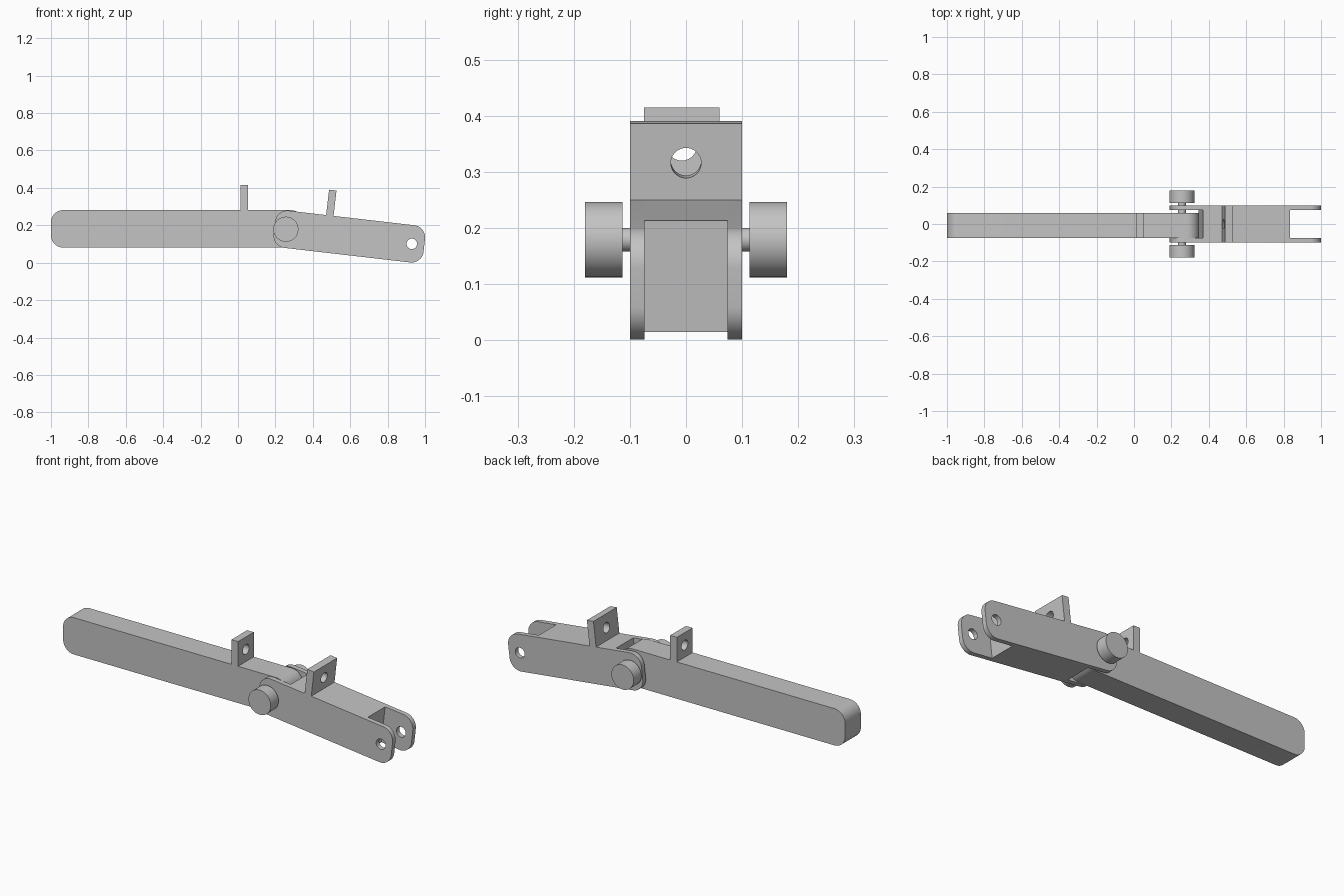
import bpy, bmesh, math
from mathutils import Matrix, Vector

if "Cube" in bpy.data.objects:
    bpy.data.objects.remove(bpy.data.objects["Cube"])

grey = bpy.data.materials.new("steel grey")
grey.diffuse_color = (0.55, 0.55, 0.55, 1)
grey.use_nodes = True
grey.node_tree.nodes["Principled BSDF"].inputs["Base Color"].default_value = grey.diffuse_color

PIVOT = Vector((0.256, 0, 0.179))
STRAIGHT = Matrix.Identity(4)
TILTED = Matrix.Translation(PIVOT) @ Matrix.Rotation(math.radians(6.6), 4, 'Y')


def finish(bm, name, matrix):
    bmesh.ops.recalc_face_normals(bm, faces=bm.faces)
    bm.transform(matrix)
    mesh = bpy.data.meshes.new(name)
    bm.to_mesh(mesh)
    bm.free()
    mesh.materials.append(grey)
    obj = bpy.data.objects.new(name, mesh)
    bpy.context.collection.objects.link(obj)
    return obj


def bar(name, x, y, z, matrix=STRAIGHT, r=0.0, steps=12):
    """Box with rounded corners in the side profile."""
    if r:
        corners = [(x[1] - r, z[1] - r, 0), (x[0] + r, z[1] - r, 90),
                   (x[0] + r, z[0] + r, 180), (x[1] - r, z[0] + r, 270)]
        profile = []
        for cx, cz, start in corners:
            for i in range(steps + 1):
                a = math.radians(start + 90 * i / steps)
                profile.append((cx + r * math.cos(a), cz + r * math.sin(a)))
    else:
        profile = [(x[1], z[1]), (x[0], z[1]), (x[0], z[0]), (x[1], z[0])]
    bm = bmesh.new()
    face = bm.faces.new([bm.verts.new((px, y[0], pz)) for px, pz in profile])
    new = bmesh.ops.extrude_face_region(bm, geom=[face])["geom"]
    bmesh.ops.translate(bm, vec=(0, y[1] - y[0], 0),
                        verts=[v for v in new if isinstance(v, bmesh.types.BMVert)])
    return finish(bm, name, matrix)


def rod(name, centre, radius, length, axis, matrix=STRAIGHT):
    bm = bmesh.new()
    turn = Matrix.Rotation(math.pi / 2, 4, 'X' if axis == 'Y' else 'Y')
    bmesh.ops.create_cone(bm, cap_ends=True, segments=64, radius1=radius, radius2=radius,
                          depth=length, matrix=Matrix.Translation(centre) @ turn)
    return finish(bm, name, matrix)


def cut(obj, cutter):
    mod = obj.modifiers.new("cut", 'BOOLEAN')
    mod.operation = 'DIFFERENCE'
    mod.solver = 'EXACT'
    mod.object = cutter
    bpy.context.view_layer.objects.active = obj
    bpy.ops.object.modifier_apply(modifier=mod.name)
    bpy.data.objects.remove(cutter)


# Long straight arm with its upright drilled tab
long_arm = bar("long_arm", (-1, 0.348), (-0.075, 0.06), (0.081, 0.281), r=0.065)
long_tab = bar("long_arm_tab", (0.013, 0.053), (-0.075, 0.06), (0.281, 0.415))
cut(long_tab, rod("hole", (0.033, -0.0075, 0.347), 0.027, 0.2, 'X'))

# Short tilted arm, forked at both ends, with an eye at the far end
short_arm = bar("short_arm", (-0.062, 0.745), (-0.1, 0.1), (-0.1, 0.1), TILTED, r=0.065)
for span in ((-0.3, 0.102), (0.57, 1)):
    cut(short_arm, bar("slot", span, (-0.074, 0.074), (-0.2, 0.2), TILTED))
cut(short_arm, rod("hole", (0.678, 0, 0), 0.028, 0.5, 'Y', TILTED))

# Tab on the short arm
short_tab = bar("short_arm_tab", (0.205, 0.245), (-0.1, 0.1), (0.1, 0.2365), TILTED)
cut(short_tab, rod("hole", (0.225, 0, 0.166), 0.027, 0.2, 'X', TILTED))

# Hinge pin and its two heads
rod("hinge_pin", PIVOT, 0.021, 0.24, 'Y')
for side, label in ((-1, "front"), (1, "back")):
    rod(label + "_pin_head", PIVOT + Vector((0, side * 0.1465, 0)), 0.067, 0.067, 'Y')

# Smooth the rounded parts, keep edges sharp
for obj in bpy.context.collection.objects:
    bpy.ops.object.select_all(action='DESELECT')
    obj.select_set(True)
    bpy.context.view_layer.objects.active = obj
    bpy.ops.object.shade_smooth_by_angle(angle=math.radians(30))
